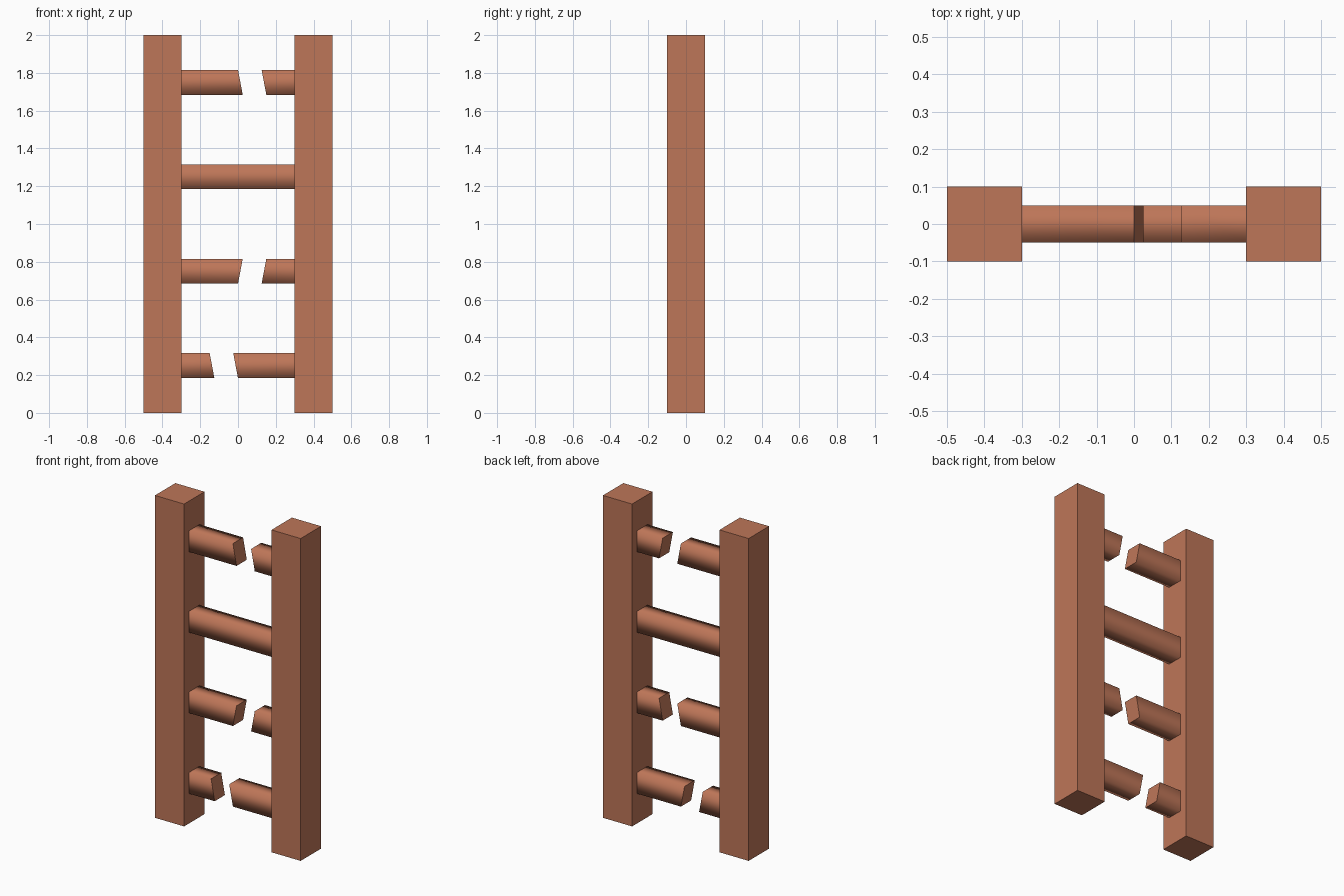
import bpy, bmesh

if "Cube" in bpy.data.objects:
    bpy.data.objects.remove(bpy.data.objects["Cube"])

wood = bpy.data.materials.new("reddish brown wood")
wood.diffuse_color = (0.515, 0.181, 0.098, 1)
wood.use_nodes = True
wood.node_tree.nodes["Principled BSDF"].inputs["Base Color"].default_value = wood.diffuse_color


def add_bar(name, section, ends_low, ends_high, soft=False):
    """Loft a four-sided bar along x; ends give x at the bottom and top edge."""
    half_y, z0, z1 = section
    bm = bmesh.new()
    rings = []
    for bottom, top in (ends_low, ends_high):
        rings.append([bm.verts.new(p) for p in (
            (bottom, -half_y, z0), (bottom, half_y, z0),
            (top, half_y, z1), (top, -half_y, z1))])
    for ring in rings:
        bm.faces.new(ring)
    for i in range(4):
        j = (i + 1) % 4
        face = bm.faces.new((rings[0][i], rings[0][j], rings[1][j], rings[1][i]))
        face.smooth = soft          # soft long sides, flat cut ends
    bmesh.ops.recalc_face_normals(bm, faces=bm.faces)
    # keep the end outlines crisp
    for ring in rings:
        for i in range(4):
            bm.edges.get((ring[i], ring[(i + 1) % 4])).smooth = False
    mesh = bpy.data.meshes.new(name)
    bm.to_mesh(mesh)
    bm.free()
    mesh.materials.append(wood)
    obj = bpy.data.objects.new(name, mesh)
    bpy.context.collection.objects.link(obj)


# Side posts
for side, x in (("left", -0.4), ("right", 0.4)):
    add_bar(side + "_post", (0.1, 0, 2), (x - 0.1, x - 0.1), (x + 0.1, x + 0.1))

# Rungs: centre height, then (bottom x, top x) of the left and right break
rungs = [
    (0.25, (-0.125, -0.15), (0.0, -0.025)),
    (0.75, (0.0, 0.025), (0.125, 0.15)),
    (1.25, None, None),
    (1.75, (0.025, 0.0), (0.15, 0.125)),
]
inner = 0.3
for n, (z, left_cut, right_cut) in enumerate(rungs, 1):
    section = (0.05, z - 0.066, z + 0.066)
    start, end = (-inner, -inner), (inner, inner)
    if left_cut is None:
        add_bar(f"rung_{n}", section, start, end, True)
    else:
        add_bar(f"broken_rung_{n}_left", section, start, left_cut, True)
        add_bar(f"broken_rung_{n}_right", section, right_cut, end, True)
